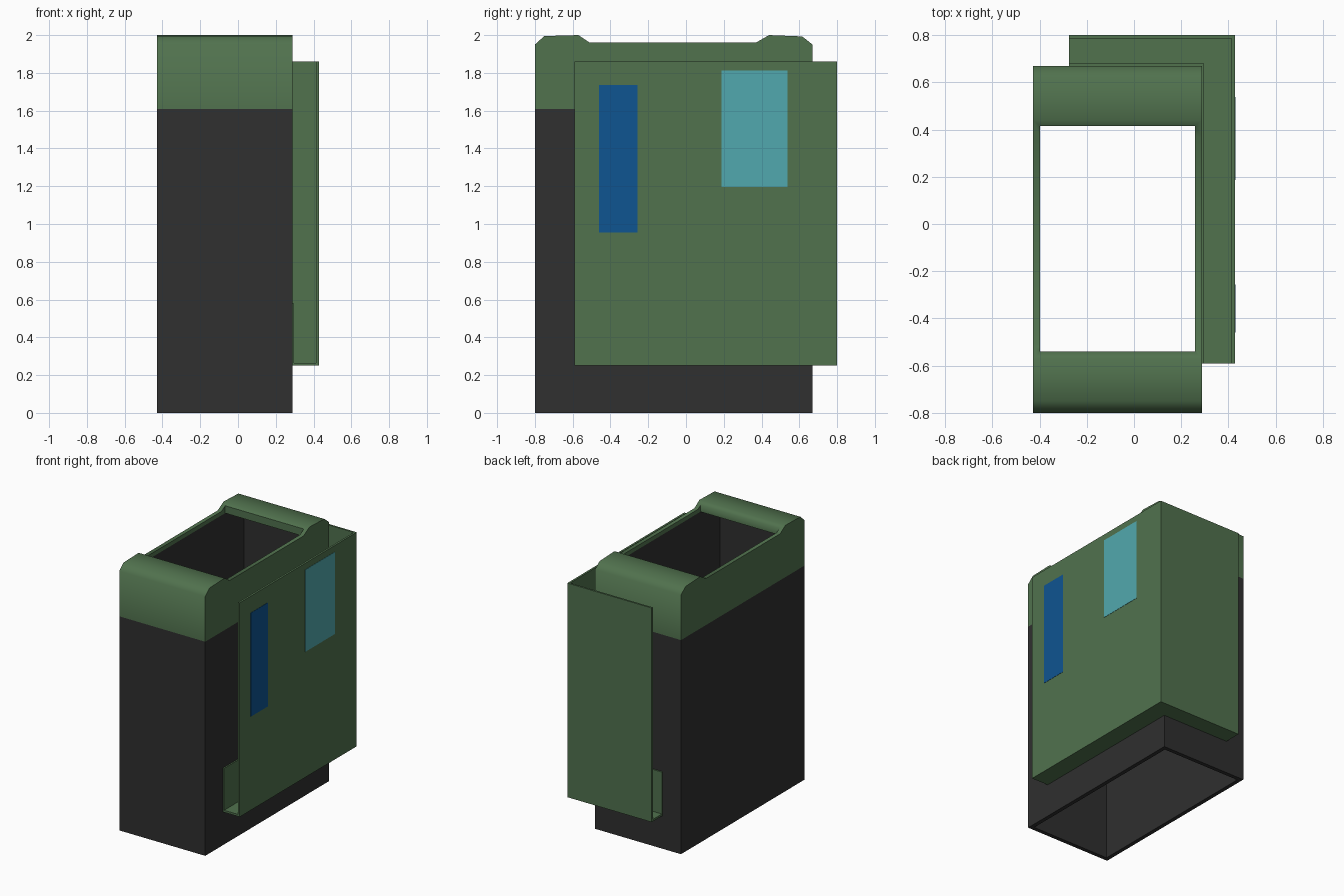
import bpy, bmesh, math
from mathutils import Vector

if "Cube" in bpy.data.objects:
    bpy.data.objects.remove(bpy.data.objects["Cube"], do_unlink=True)


def material(name, r, g, b):
    m = bpy.data.materials.new(name)
    m.use_nodes = True
    m.diffuse_color = (r, g, b, 1)
    m.node_tree.nodes["Principled BSDF"].inputs["Base Color"].default_value = (r, g, b, 1)
    return m


GREEN = material("olive green", 0.082, 0.168, 0.076)
DARK = material("charcoal", 0.029, 0.029, 0.029)
BLUE = material("deep blue", 0.0045, 0.09, 0.285)
TEAL = material("pale teal", 0.083, 0.395, 0.425)


def finish(name, bm, *mats):
    bmesh.ops.recalc_face_normals(bm, faces=bm.faces)
    mesh = bpy.data.meshes.new(name)
    bm.to_mesh(mesh)
    bm.free()
    for m in mats:
        mesh.materials.append(m)
    ob = bpy.data.objects.new(name, mesh)
    bpy.context.collection.objects.link(ob)
    return ob


def loft(name, rings, *mats):
    """Join matching rings of points and close both ends."""
    bm = bmesh.new()
    rows = [[bm.verts.new(p) for p in ring] for ring in rings]
    n = len(rows[0])
    for a, b in zip(rows, rows[1:]):
        for i in range(n):
            j = (i + 1) % n
            bm.faces.new((a[i], a[j], b[j], b[i]))
    bm.faces.new(rows[0])
    bm.faces.new(rows[-1])
    return finish(name, bm, *mats)


def box(name, lo, hi, *mats):
    (x0, y0, z0), (x1, y1, z1) = lo, hi
    corners = [(x0, y0), (x1, y0), (x1, y1), (x0, y1)]
    return loft(name, [[(x, y, z) for x, y in corners] for z in (z0, z1)], *mats)


def activate(ob):
    bpy.ops.object.select_all(action='DESELECT')
    ob.select_set(True)
    bpy.context.view_layer.objects.active = ob


def cut(ob, lo, hi):
    cutter = box("cutter", lo, hi)
    cutter.hide_render = True
    activate(ob)
    mod = ob.modifiers.new("cut", 'BOOLEAN')
    mod.operation = 'DIFFERENCE'
    mod.solver = 'EXACT'
    mod.object = cutter
    bpy.ops.object.modifier_apply(modifier=mod.name)
    bpy.data.objects.remove(cutter, do_unlink=True)


# Body extents, seam height, wall and cavity ceiling
X0, X1, Y0, Y1 = -0.4275, 0.2875, -0.8, 0.67
SEAM, WALL, CEIL = 1.61, 0.03, 1.93
IN0 = Vector((X0 + WALL, Y0 + WALL))
IN1 = Vector((X1 - WALL, Y1 - WALL))

# Dark lower tube, open at both ends
tube = box("body_tube", (X0, Y0, 0), (X1, Y1, SEAM), DARK)
cut(tube, (*IN0, -1), (*IN1, 3))

# Green cap with a raised bar at the front and back
profile = [(Y0, SEAM), (Y0, 1.95), (-0.75, 1.995), (-0.57, 2.0), (-0.51, 1.96),
           (0.37, 1.96), (0.44, 2.0), (0.615, 1.993), (Y1, 1.95), (Y1, SEAM)]
cap = loft("top_cap", [[(x, y, z) for y, z in profile] for x in (X0, X1)], GREEN, DARK)
cut(cap, (*IN0, 1), (*IN1, CEIL))
cut(cap, (IN0.x, -0.54, 1), (IN1.x, 0.415, 3))

# Cavity lining of the cap is dark
for f in cap.data.polygons:
    c = f.center
    inside = IN0.x - 0.001 < c.x < IN1.x + 0.001 and IN0.y - 0.001 < c.y < IN1.y + 0.001
    f.material_index = int(inside and c.z < CEIL + 0.001)
activate(cap)
bpy.ops.object.shade_smooth_by_angle(angle=math.radians(60))

# Side pocket: a channel section carried round the back corner
T, D = 0.015, 0.14
section = [(0, 0.25), (D, 0.25), (D, 1.86), (D - T, 1.86),
           (D - T, 0.265), (0.01, 0.265), (0.01, 0.58), (0, 0.58)]
KY = (0.8 - Y1) / D
rings = [[(X1 + d, -0.59, z) for d, z in section],
         [(X1 + d, Y1 + d * KY, z) for d, z in section],
         [(-0.275, Y1 + d * KY, z) for d, z in section]]
loft("side_pocket", rings, GREEN)

# Coloured labels on the pocket
FACE = X1 + D
box("blue_label", (FACE - 0.002, -0.46, 0.955), (FACE + 0.002, -0.257, 1.735), BLUE)
box("teal_label", (FACE - 0.002, 0.187, 1.195), (FACE + 0.002, 0.538, 1.812), TEAL)
